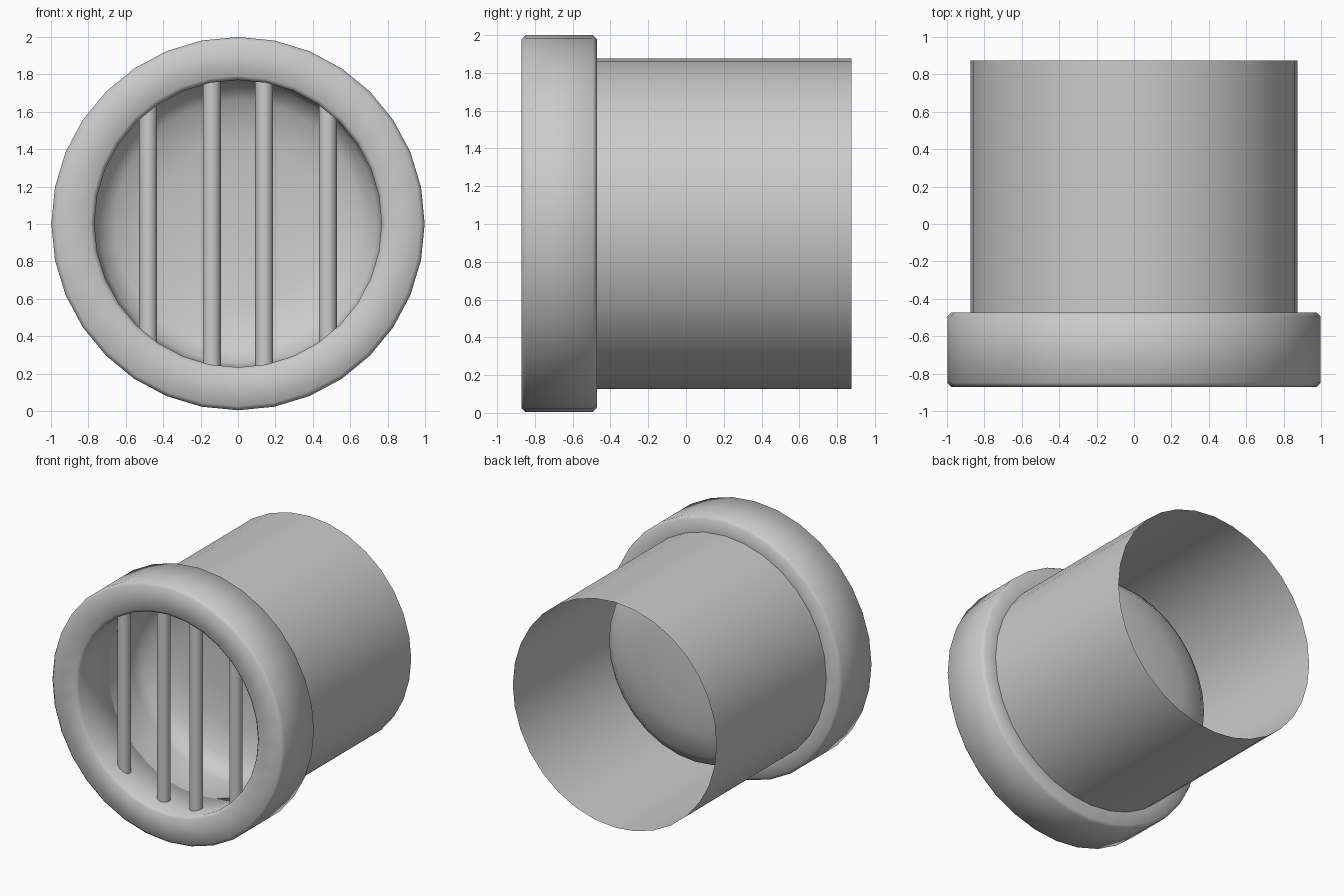
import bpy, math

if "Cube" in bpy.data.objects:
    bpy.data.objects.remove(bpy.data.objects["Cube"])

CZ = 1.002   # height of the pipe axis
SEG = 32

def lathe(name, profile, closed=False, smooth=180):
    """Spin (radius, y) points around the y axis."""
    verts, rings, faces = [], [], []
    for r, y in profile:
        if r == 0:
            rings.append([len(verts)] * SEG)
            verts.append((0, y, CZ))
        else:
            rings.append([len(verts) + i for i in range(SEG)])
            for i in range(SEG):
                a = 2 * math.pi * i / SEG
                verts.append((r * math.cos(a), y, CZ + r * math.sin(a)))
    pairs = list(zip(rings, rings[1:]))
    if closed:
        pairs.append((rings[-1], rings[0]))
    for p, q in pairs:
        for i in range(SEG):
            j = (i + 1) % SEG
            loop = [p[i], p[j], q[j], q[i]]
            faces.append(list(dict.fromkeys(loop)))
    me = bpy.data.meshes.new(name)
    me.from_pydata(verts, [], faces)
    me.update()
    ob = bpy.data.objects.new(name, me)
    bpy.context.collection.objects.link(ob)
    shade(ob, smooth)
    return ob

def shade(ob, angle):
    bpy.ops.object.select_all(action='DESELECT')
    ob.select_set(True)
    bpy.context.view_layer.objects.active = ob
    bpy.ops.object.shade_smooth_by_angle(angle=math.radians(angle))

# Open thin-walled pipe
lathe("pipe", [(0.875, -0.49), (0.875, 0.875)])

# Thick collar with small chamfers, smooth shaded all round
B = 0.022
f, b, ri, ro = -0.872, -0.472, 0.768, 0.998
lathe("collar", [(ri + B, f), (ro - B, f), (ro, f + B), (ro, b - B),
                 (ro - B, b), (ri + B, b), (ri, b - B), (ri, f + B)], closed=True)

# Rounded cover inside the pipe, bulging to the back
lathe("inner_cover", [(0.768, -0.5), (0.768, -0.2), (0.745, -0.12), (0.66, -0.05),
                      (0.45, 0.0), (0.22, 0.015), (0, 0.02)])

# Four vertical grille bars, ends sunk into the collar
for n, x in enumerate((-0.48, -0.14, 0.14, 0.48)):
    half = math.sqrt(0.80 ** 2 - x * x)
    bpy.ops.mesh.primitive_cylinder_add(vertices=16, radius=0.048, depth=2 * half,
                                        location=(x, -0.71, CZ))
    bar = bpy.context.object
    bar.name = f"grille_bar_{n + 1}"
    shade(bar, 40)
